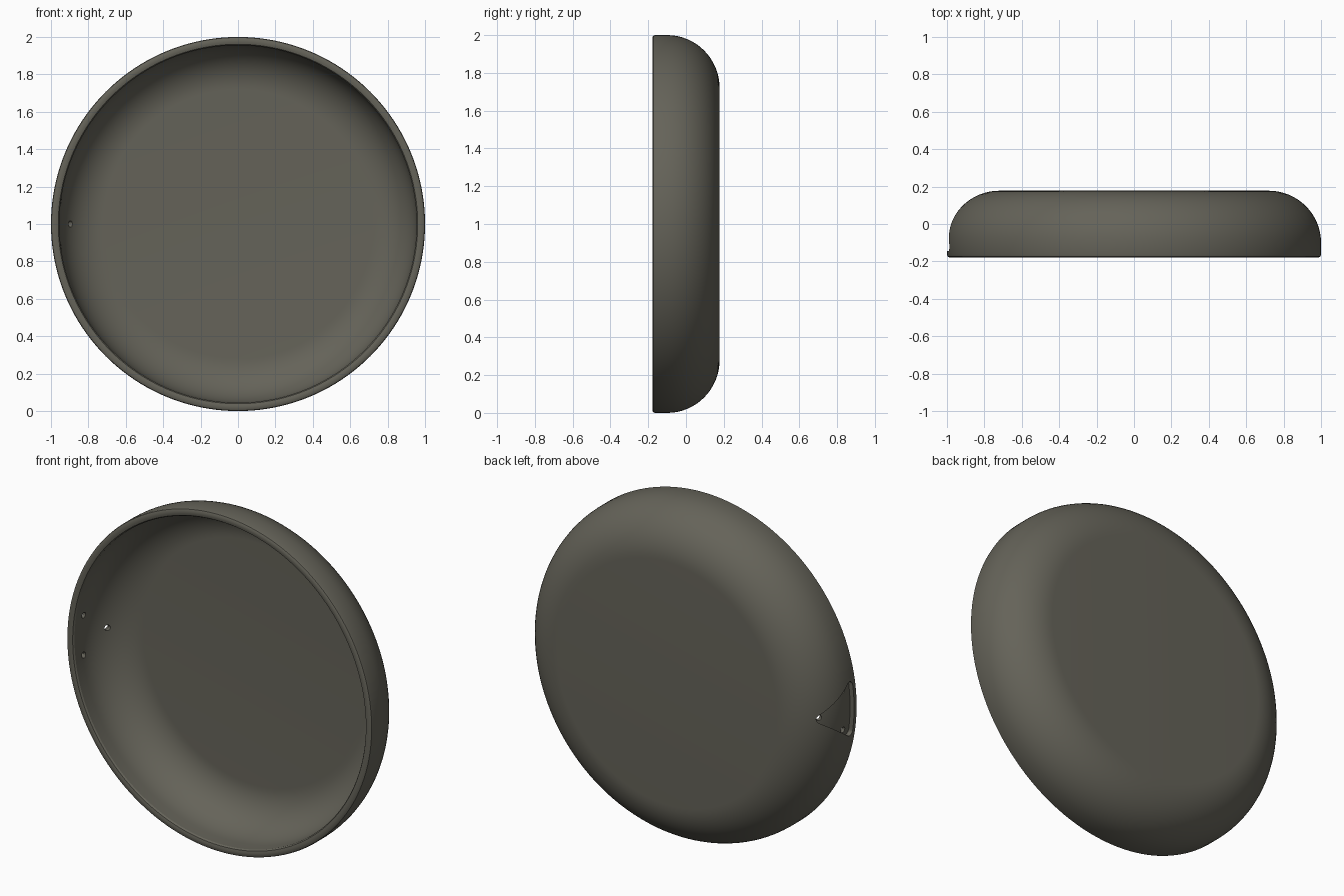
import bpy, bmesh, math

if "Cube" in bpy.data.objects:
    bpy.data.objects.remove(bpy.data.objects["Cube"])

SEG = 160


def arc(cr, cy, a, b, n=16):
    """Quarter ellipse in (radius, y) from the side wall to the floor."""
    return [(cr + a * math.cos(t), cy + b * math.sin(t))
            for t in (math.pi / 2 * i / n for i in range(n + 1))]


def finish(name, bm):
    bmesh.ops.recalc_face_normals(bm, faces=bm.faces[:])
    me = bpy.data.meshes.new(name)
    bm.to_mesh(me)
    bm.free()
    ob = bpy.data.objects.new(name, me)
    bpy.context.collection.objects.link(ob)
    return ob


def lathe(name, prof):
    """Revolve a (radius, y) profile about the y axis at height z = 1."""
    bm = bmesh.new()
    rings = []
    for r, y in prof:
        if r < 1e-6:
            rings.append([bm.verts.new((0, y, 1))] * SEG)
        else:
            rings.append([bm.verts.new((r * math.cos(2 * math.pi * i / SEG), y,
                                        1 + r * math.sin(2 * math.pi * i / SEG)))
                          for i in range(SEG)])
    for a, b in zip(rings, rings[1:]):
        for i in range(SEG):
            j = (i + 1) % SEG
            quad = list(dict.fromkeys((a[i], a[j], b[j], b[i])))
            bm.faces.new(quad)
    return finish(name, bm)


def hull_prism(name, circles, x0, x1, slope=0.0):
    """Convex prism along x around circles given as (y, z, radius)."""
    bm = bmesh.new()
    for x in (x0, x1):
        for y, z, r in circles:
            for i in range(24):
                t = 2 * math.pi * i / 24
                bm.verts.new((x, y + r * math.cos(t) + slope * (x - x0),
                              z + r * math.sin(t)))
    res = bmesh.ops.convex_hull(bm, input=bm.verts[:])
    junk = {g for g in res["geom_interior"] + res["geom_unused"]
            if isinstance(g, bmesh.types.BMVert)}
    bmesh.ops.delete(bm, geom=list(junk), context='VERTS')
    return finish(name, bm)


def cut(ob, cutter):
    """Apply a boolean difference and discard the cutter."""
    bpy.context.view_layer.objects.active = ob
    m = ob.modifiers.new("cut", 'BOOLEAN')
    m.operation, m.solver, m.object = 'DIFFERENCE', 'EXACT', cutter
    bpy.ops.object.modifier_apply(modifier=m.name)
    bpy.data.objects.remove(cutter)


# Pan body: inner bowl, rolled rim, outer bowl
inner = arc(0.72, -0.1, 0.235, 0.24)[::-1]
outer = arc(0.72, -0.1, 0.28, 0.278)
rim = [(0.955, -0.166), (0.961, -0.175), (0.972, -0.178), (0.988, -0.178),
       (0.997, -0.173), (1.0, -0.163)]
pan = lathe("pan_body", [(0, 0.14)] + inner + rim + outer + [(0, 0.178)])

# Recessed triangular handle seat that follows the curved wall
seat = hull_prism("seat_cutter", [(0.065, 1, 0.03), (-0.12, 1.135, 0.025),
                                  (-0.12, 0.865, 0.025)], -1.1, -0.8)
core = lathe("seat_core", [(0, -0.3), (0.974, -0.3)] +
             [(r - 0.026, y) for r, y in outer] + [(0, 0.178)])
cut(seat, core)
cut(pan, seat)

# Three rivet holes through the seat
for x, y, z, slope in ((-0.955, -0.09, 1.118, -0.15), (-0.955, -0.09, 0.882, -0.15),
                       (-0.905, 0.062, 1, -0.45)):
    cut(pan, hull_prism("hole_cutter", [(y - 0.1 * slope, z, 0.017)],
                        x - 0.1, x + 0.1, slope))

# Smooth shading and dark metal colour
bpy.ops.object.select_all(action='DESELECT')
pan.select_set(True)
bpy.context.view_layer.objects.active = pan
bpy.ops.object.shade_smooth_by_angle(angle=math.radians(32))
mat = bpy.data.materials.new("dark_metal")
mat.diffuse_color = (0.13, 0.125, 0.1, 1)
mat.use_nodes = True
mat.node_tree.nodes["Principled BSDF"].inputs["Base Color"].default_value = mat.diffuse_color
pan.data.materials.clear()
pan.data.materials.append(mat)
